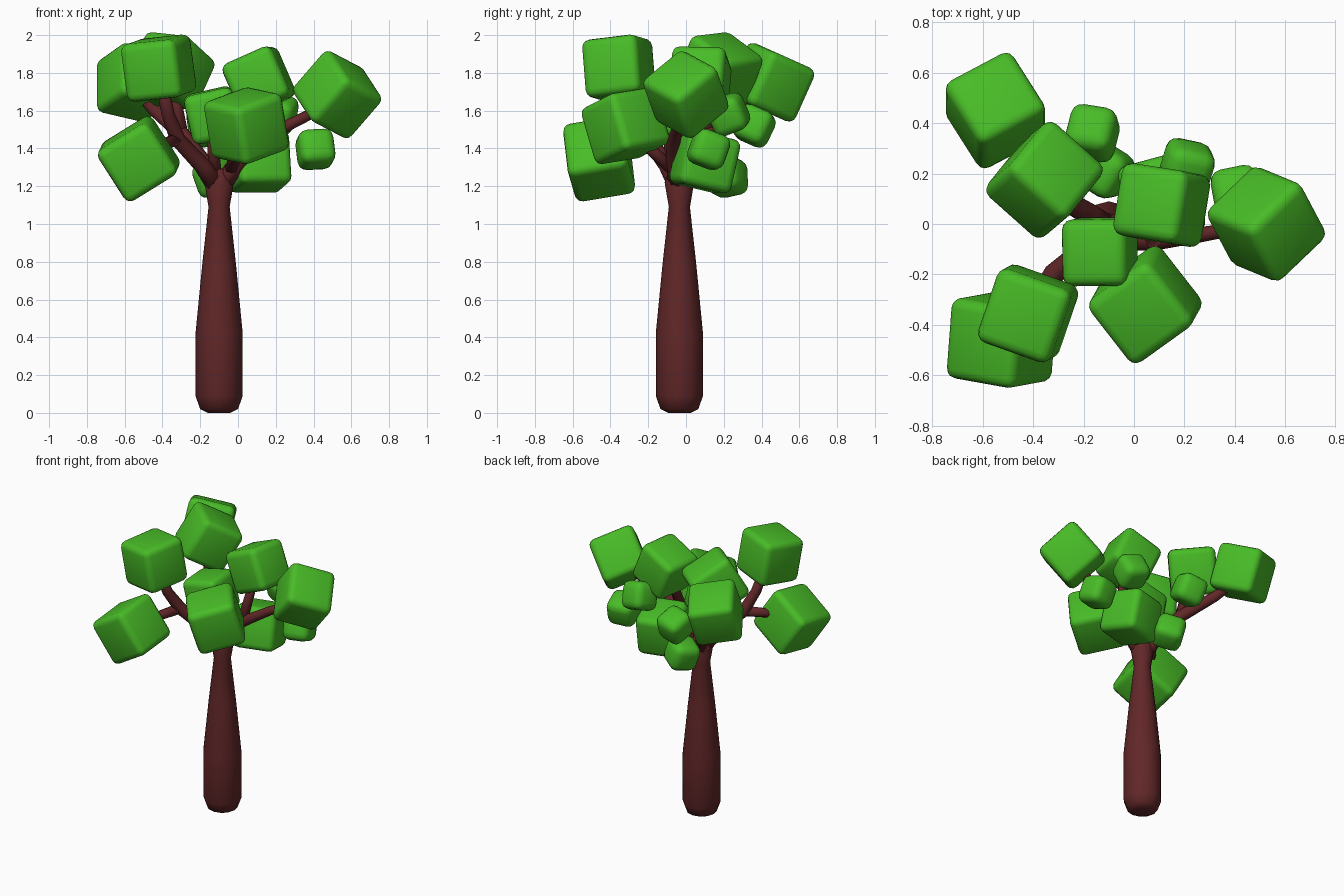
import bpy
import bmesh
from math import cos, sin, tau
from mathutils import Matrix, Vector

default = bpy.data.objects.get("Cube")
if default:
    bpy.data.objects.remove(default, do_unlink=True)


def material(name, rgb):
    mat = bpy.data.materials.new(name)
    mat.use_nodes = True
    mat.diffuse_color = (*rgb, 1)
    node = next(n for n in mat.node_tree.nodes if n.type == "BSDF_PRINCIPLED")
    node.inputs["Base Color"].default_value = (*rgb, 1)
    node.inputs["Roughness"].default_value = 0.8
    return mat


bark = material("bark", (0.12, 0.02, 0.021))
foliage = material("foliage", (0.065, 0.5, 0.02))


def add_object(name, bm, mat):
    bmesh.ops.recalc_face_normals(bm, faces=bm.faces)
    for face in bm.faces:
        face.smooth = True
    mesh = bpy.data.meshes.new(name)
    bm.to_mesh(mesh)
    bm.free()
    mesh.materials.append(mat)
    obj = bpy.data.objects.new(name, mesh)
    bpy.context.collection.objects.link(obj)
    return obj


def tube(name, stations, sides=8):
    """Loft rings of the given radius through (point, radius) stations."""
    points = [Vector(p) for p, _ in stations]
    bm = bmesh.new()
    rings = []
    for i, (_, radius) in enumerate(stations):
        along = points[min(i + 1, len(points) - 1)] - points[max(i - 1, 0)]
        turn = Vector((0, 0, 1)).rotation_difference(along)
        rings.append([
            bm.verts.new(points[i] + turn @ Vector(
                (radius * cos(tau * k / sides), radius * sin(tau * k / sides), 0)))
            for k in range(sides)])
    for low, high in zip(rings, rings[1:]):
        for k in range(sides):
            n = (k + 1) % sides
            bm.faces.new((low[k], low[n], high[n], high[k]))
    bm.faces.new(rings[0])
    bm.faces.new(rings[-1])
    return add_object(name, bm, bark)


def leaf_block(name, centre, size, side, depth, rounding=0.042):
    """Rounded cube whose edges follow the side and depth directions."""
    u = Vector(side).normalized()
    v = Vector(depth)
    v = (v - u * v.dot(u)).normalized()
    basis = Matrix((u, v, u.cross(v))).transposed().to_4x4()
    bm = bmesh.new()
    bmesh.ops.create_cube(bm, size=size)
    obj = add_object(name, bm, foliage)
    obj.matrix_world = Matrix.Translation(centre) @ basis
    bevel = obj.modifiers.new("rounding", "BEVEL")
    bevel.width = rounding
    bevel.segments = 3


# Trunk: swollen base, slim neck, flared fork
profile = [(0.06, 0), (0.10, 0.02), (0.125, 0.09), (0.125, 0.42), (0.09, 0.78),
           (0.056, 1.09), (0.078, 1.22), (0.05, 1.29)]
tube("trunk", [((-0.10, -0.035, z), r) for r, z in profile], 12)

# Main branches
fork = (-0.10, -0.03, 1.19)
front_elbow = (-0.32, -0.20, 1.45)
back_elbow = (-0.30, 0.11, 1.48)
left_elbow = (0.08, -0.07, 1.41)
tube("front_branch", [(fork, 0.06), ((-0.19, -0.1, 1.31), 0.045),
                      (front_elbow, 0.042), ((-0.37, -0.27, 1.58), 0.035),
                      ((-0.41, -0.34, 1.78), 0.03)])
tube("back_branch", [(fork, 0.06), ((-0.18, 0.04, 1.32), 0.045),
                     (back_elbow, 0.042), ((-0.44, 0.30, 1.60), 0.036),
                     ((-0.54, 0.43, 1.72), 0.03)])
tube("left_branch", [(fork, 0.06), ((-0.02, -0.06, 1.30), 0.045),
                     (left_elbow, 0.036), ((0.28, -0.04, 1.53), 0.03),
                     ((0.50, 0, 1.64), 0.026)])

# Twigs reaching the remaining leaf blocks
twigs = {
    "front_low_twig": (front_elbow, (-0.50, -0.43, 1.38)),
    "back_high_twig": (back_elbow, (-0.35, 0.16, 1.78)),
    "left_high_twig": (left_elbow, (0.11, 0.06, 1.74)),
    "left_front_twig": ((-0.04, -0.06, 1.28), (0.03, -0.28, 1.48)),
    "centre_twig": ((-0.12, -0.05, 1.25), (-0.14, -0.11, 1.52)),
    "left_low_twig": ((-0.06, -0.02, 1.24), (0.09, 0.08, 1.33)),
}
for name, (start, end) in twigs.items():
    tube(name, [(start, 0.036), (end, 0.026)])

# Large leaf blocks: centre, size, side direction, depth direction
blocks = {
    "leaf_back_right": ((-0.55, 0.45, 1.75), 0.31, (0.85, 0.45, -0.2), (-0.5, 0.8, -0.36)),
    "leaf_back_high": ((-0.355, 0.175, 1.81), 0.31, (0.74, -0.66, -0.08), (0.6, 0.6, -0.5)),
    "leaf_top_left": ((0.11, 0.075, 1.76), 0.29, (0.9, -0.14, 0.4), (0.2, 0.98, 0)),
    "leaf_far_left": ((0.525, 0, 1.685), 0.31, (0.63, -0.26, 0.73), (0.34, -0.7, -0.63)),
    "leaf_centre": ((-0.135, -0.11, 1.575), 0.265, (0.97, 0.01, 0.22), (0.03, 1, 0.05)),
    "leaf_front": ((0.045, -0.32, 1.52), 0.32, (0.78, 0.56, 0.29), (0.6, -0.78, -0.13)),
    "leaf_front_high": ((-0.42, -0.355, 1.825), 0.31, (0.93, -0.33, 0.1), (0.35, 0.93, 0.12)),
    "leaf_front_low": ((-0.525, -0.46, 1.345), 0.325, (0.84, -0.15, 0.52), (0.07, 0.98, 0.16)),
    "leaf_left_low": ((0.11, 0.10, 1.33), 0.29, (0.96, 0.26, 0), (-0.25, 0.93, -0.22)),
}
for name, spec in blocks.items():
    leaf_block(name, *spec)

# Small, rounder leaf blocks
small_blocks = {
    "small_leaf_back": ((-0.165, 0.36, 1.52), (0.95, -0.15, 0.2), (0.2, 0.9, -0.4)),
    "small_leaf_low": ((-0.12, 0.215, 1.25), (0.8, -0.5, 0.25), (0.5, 0.8, 0.2)),
    "small_leaf_mid": ((0.21, 0.225, 1.58), (0.95, -0.2, -0.25), (0.2, 0.9, 0.35)),
    "small_leaf_left": ((0.41, 0.12, 1.395), (0.98, 0.2, 0.05), (-0.2, 0.9, -0.35)),
}
for name, (centre, side, depth) in small_blocks.items():
    leaf_block(name, centre, 0.19, side, depth, 0.05)
